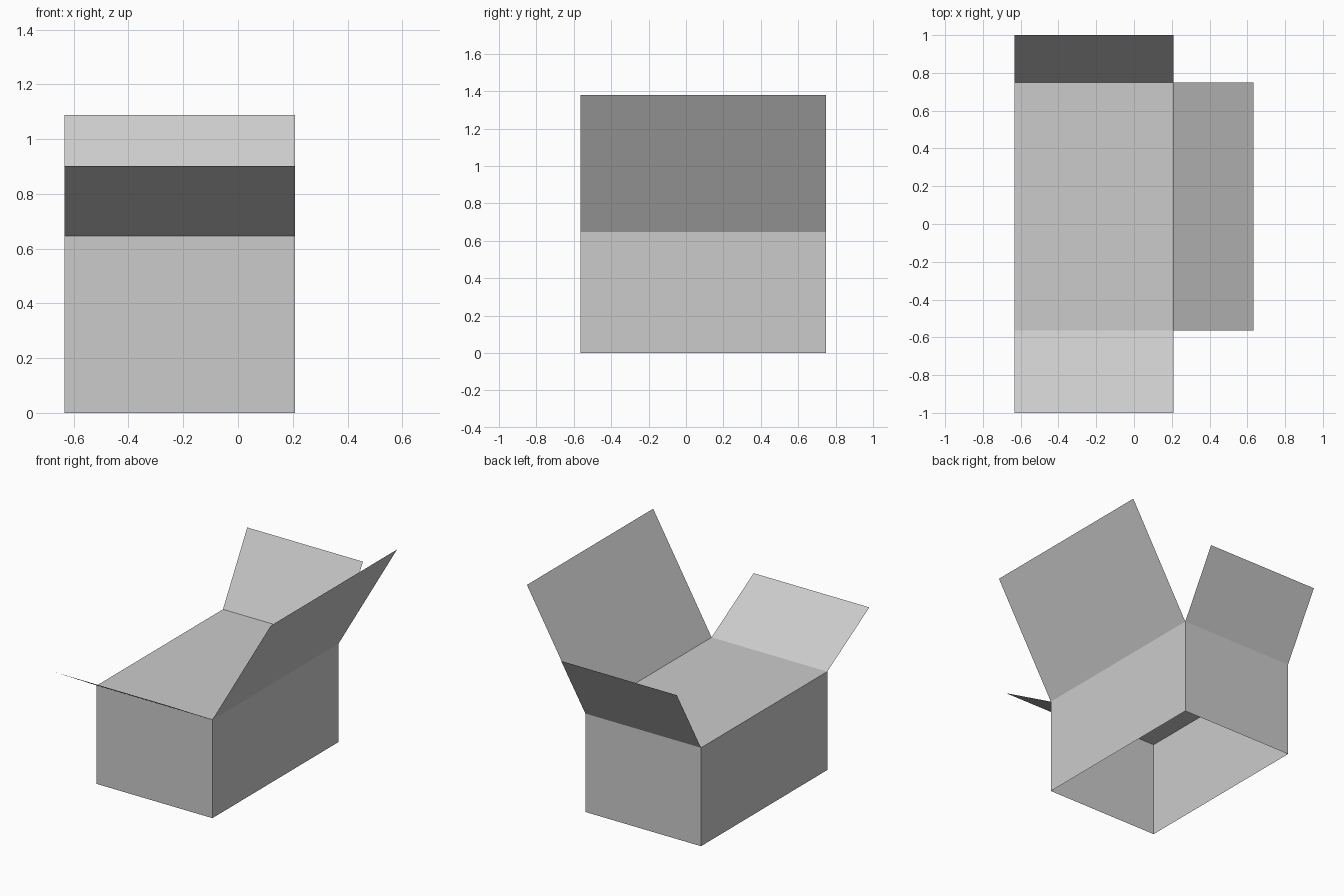
import bpy
from mathutils import Vector

cube = bpy.data.objects.get("Cube")
if cube:
    bpy.data.objects.remove(cube, do_unlink=True)

# Plain grey board
board = bpy.data.materials.new("grey board")
board.use_nodes = True
GREY = (0.6, 0.6, 0.6, 1)
board.diffuse_color = GREY
board.node_tree.nodes["Principled BSDF"].inputs["Base Color"].default_value = GREY

# Box limits
LEFT, RIGHT = -0.633, 0.208
FRONT, BACK = -0.563, 0.748
HEIGHT = 0.647


def panel(name, start, end, sweep):
    """One thin sheet: the edge from start to end, swept along a vector."""
    a, b, s = Vector(start), Vector(end), Vector(sweep)
    mesh = bpy.data.meshes.new(name)
    mesh.from_pydata([a, b, b + s, a + s], [], [(0, 1, 2, 3)])
    mesh.materials.append(board)
    obj = bpy.data.objects.new(name, mesh)
    bpy.context.collection.objects.link(obj)
    return obj


# Rim corners, counter-clockwise from front left of the picture plane
corners = [(LEFT, FRONT), (RIGHT, FRONT), (RIGHT, BACK), (LEFT, BACK)]
sides = ["front", "right", "back", "left"]

# Raised flaps, as the offset from rim to free edge; the last side has none
flaps = {
    "front": (0, -0.437, 0.255),
    "right": (0.425, 0, 0.732),
    "back": (0, 0.252, 0.442),
}

# Walls and flaps; the underside stays open
for i, side in enumerate(sides):
    p, q = corners[i], corners[(i + 1) % 4]
    panel(side + "_wall", (*p, 0), (*q, 0), (0, 0, HEIGHT))
    if side in flaps:
        panel(side + "_flap", (*p, HEIGHT), (*q, HEIGHT), flaps[side])

# Closed flap lying across the top
panel("top_panel", (LEFT, FRONT, HEIGHT), (RIGHT, FRONT, HEIGHT), (0, BACK - FRONT, 0))
